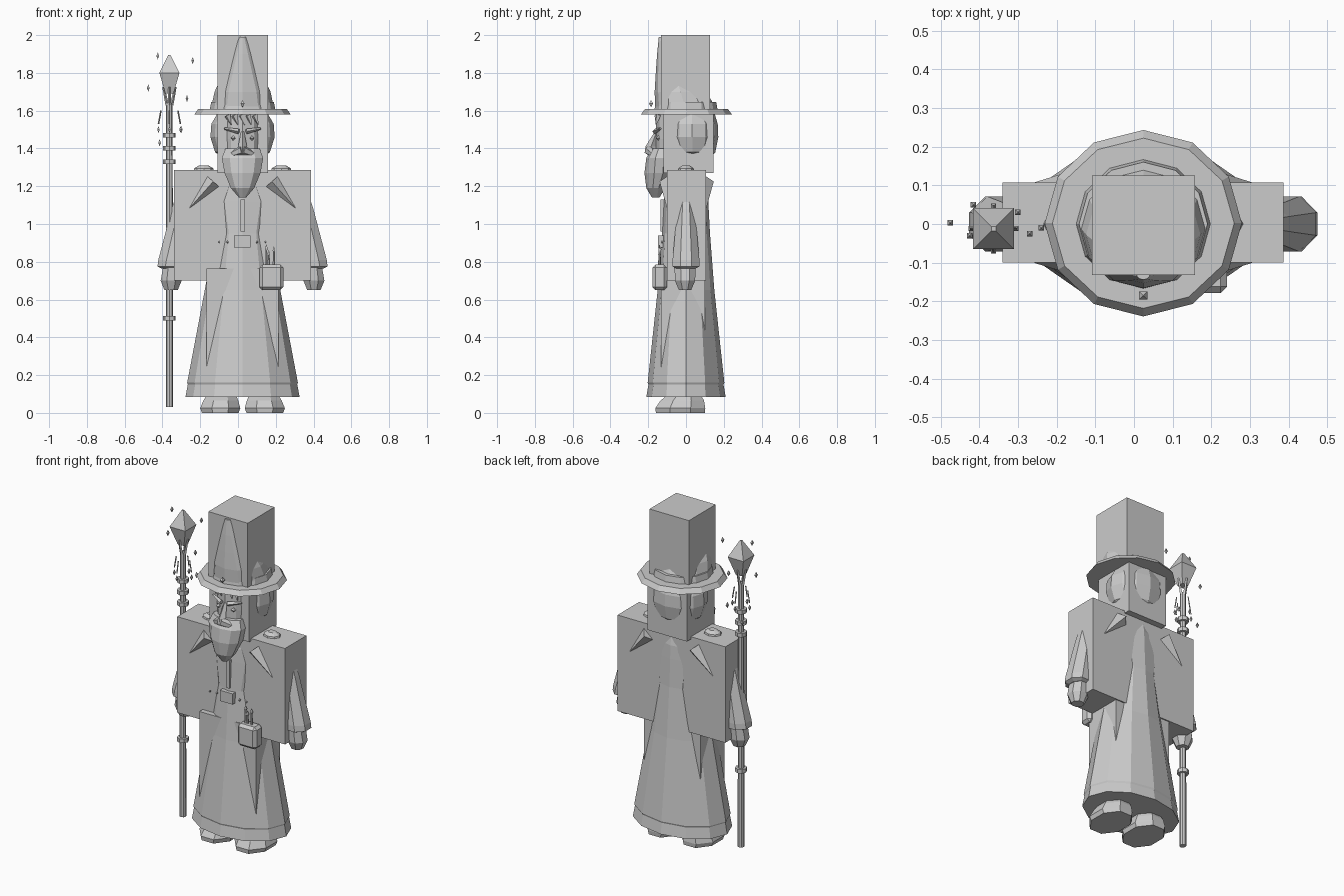
import bpy, bmesh, math
from mathutils import Vector

cube = bpy.data.objects.get("Cube")
if cube:
    bpy.data.objects.remove(cube, do_unlink=True)

grey = bpy.data.materials.new("stone grey")
grey.use_nodes = True
COLOUR = (0.6, 0.6, 0.6, 1)
grey.diffuse_color = COLOUR
grey.node_tree.nodes["Principled BSDF"].inputs["Base Color"].default_value = COLOUR

CX = 0.024  # centre line of the figure


def finish(name, bm):
    bmesh.ops.recalc_face_normals(bm, faces=bm.faces)
    mesh = bpy.data.meshes.new(name)
    bm.to_mesh(mesh)
    bm.free()
    mesh.materials.append(grey)
    ob = bpy.data.objects.new(name, mesh)
    bpy.context.collection.objects.link(ob)
    return ob


def box(name, x, y, z, bevel=0):
    bm = bmesh.new()
    bmesh.ops.create_cube(bm, size=1)
    for v in bm.verts:
        v.co = [lo + (c + 0.5) * (hi - lo) for c, (lo, hi) in zip(v.co, (x, y, z))]
    if bevel:
        bmesh.ops.bevel(bm, geom=bm.edges[:], offset=bevel, segments=1, affect='EDGES')
    return finish(name, bm)


def loft(name, rings, sides=12, turn=0):
    """Stack of elliptical rings, each (z, rx, ry, cx, cy)."""
    bm = bmesh.new()
    loops = []
    for z, rx, ry, cx, cy in rings:
        angles = [math.tau * i / sides + turn for i in range(sides)]
        loops.append([bm.verts.new((cx + rx * math.cos(a), cy + ry * math.sin(a), z))
                      for a in angles])
    for low, high in zip(loops, loops[1:]):
        for i in range(sides):
            j = (i + 1) % sides
            bm.faces.new((low[i], low[j], high[j], high[i]))
    bm.faces.new(loops[0])
    bm.faces.new(loops[-1])
    return finish(name, bm)


def spike(name, a, b, r1, r2, sides=4):
    a, b = Vector(a), Vector(b)
    bm = bmesh.new()
    bmesh.ops.create_cone(bm, cap_ends=True, segments=sides, radius1=r1, radius2=r2,
                          depth=(b - a).length)
    ob = finish(name, bm)
    ob.location = (a + b) / 2
    ob.rotation_euler = (b - a).to_track_quat('Z', 'Y').to_euler()
    return ob


def gem(name, x, y, z, r, h):
    return loft(name, [(z - h, r * .05, r * .05, x, y), (z, r, r, x, y),
                       (z + h, r * .05, r * .05, x, y)], 4, math.pi / 4)


# Block body
box("torso_block", (-.34, .387), (-.1, .107), (.7, 1.285))
box("head_block", (-.108, .158), (-.118, .145), (1.27, 1.6))
box("hat_block", (-.108, .158), (-.132, .126), (1.6, 2))
box("leg_block", (-.168, .215), (-.132, .1), (.12, .765))

# Robe with flared hem
loft("robe", [(z, rx, ry, CX, 0) for z, rx, ry in (
    (.14, .285, .195), (.16, .293, .203), (.65, .2, .15), (.95, .145, .127),
    (1.12, .19, .118), (1.2, .14, .116), (1.26, .1, .105))])
loft("robe_hem", [(.085, .302, .21, CX, 0), (.16, .288, .197, CX, 0)])
loft("belt", [(.885, .154, .128, CX, 0), (.915, .15, .126, CX, 0)])
box("buckle", (-.02, .066), (-.147, -.11), (.875, .94))
box("chest_strap", (.012, .036), (-.135, -.1), (.96, 1.13))
for x in (-.1, -.055, .1, .145):
    gem("belt_stud", x, -.127, .905, .008, .009)

# Pouch with vials
box("pouch", (.114, .24), (-.178, -.1), (.65, .785), .016)
for x, top in ((.15, .87), (.163, .84), (.19, .86)):
    spike("vial", (x, -.14, .77), (x, -.14, top), .008, .005, 6)
    gem("vial_stopper", x, -.14, top, .01, .022)

for side, word in ((1, "left"), (-1, "right")):
    def mx(d):
        return CX + side * d
    # Sleeves and hands
    loft(word + "_sleeve", [(1.21, .035, .03, mx(.3), 0), (1.08, .065, .05, mx(.315), 0),
         (.81, .08, .077, mx(.372), 0), (.775, .076, .077, mx(.38), 0),
         (.765, .055, .055, mx(.38), 0)], 8, math.pi / 8)
    loft(word + "_hand", [(.65, .038, .035, mx(.378), -.005), (.7, .06, .058, mx(.378), -.005),
         (.775, .05, .06, mx(.374), -.005)], 8, math.pi / 8)
    # Shoulder studs and collar points
    loft(word + "_shoulder_stud", [(1.27, .058, .045, mx(.205), 0), (1.295, .05, .04, mx(.205), 0),
         (1.31, .025, .02, mx(.205), 0)], 8)
    for y, where in ((-.1, "front"), (.107, "back")):
        spike(f"{word}_{where}_collar_point", (mx(.155), y, 1.225), (mx(.28), y, 1.085), .04, .001)
    # Shoes
    loft(word + "_shoe", [(0, .105, .14, mx(.118), -.03), (.025, .115, .143, mx(.118), -.03),
         (.065, .1, .125, mx(.115), -.02), (.12, .07, .07, mx(.11), 0)], 8, math.pi / 8)
    # Brows, eyes and moustache
    spike(word + "_brow", (mx(.02), -.165, 1.49), (mx(.095), -.135, 1.505), .014, .006)
    gem(word + "_eye", mx(.05), -.147, 1.455, .018, .013)
    spike(word + "_moustache", (mx(0), -.195, 1.39), (mx(.1), -.15, 1.35), .028, .008, 6)

# Head, hair, nose and beard
loft("face", [(1.3, .08, .1, CX, -.02), (1.36, .115, .14, CX, -.02), (1.45, .125, .145, CX, -.015),
              (1.58, .12, .15, CX, -.01)])
loft("hair", [(1.33, .07, .07, CX, .04), (1.38, .145, .12, CX, .035), (1.46, .17, .138, CX, .033),
              (1.53, .165, .135, CX, .033), (1.59, .13, .12, CX, .03)])
loft("nose", [(1.38, .03, .035, CX, -.18), (1.41, .024, .03, CX, -.185),
              (1.49, .008, .01, CX, -.155)], 4)
loft("beard", [(1.14, .02, .02, CX, -.16), (1.19, .065, .05, CX, -.16), (1.27, .1, .075, CX, -.145),
               (1.35, .115, .07, CX, -.14), (1.4, .095, .05, CX, -.13)], 10, math.pi / 10)
for i in range(5):
    x = -.055 + .036 * i
    spike("fringe_lock", (x, -.15, 1.575), (x + .018, -.158, 1.525), .018, .002)

# Pointed hat leaning forward, with brim and band
loft("hat_brim", [(1.58, .255, .241, CX, .002), (1.608, .235, .22, CX, .002)])
loft("hat_band", [(1.6, .175, .168, CX, 0), (1.645, .166, .16, CX, 0)])
loft("hat_cone", [(1.6, .17, .163, CX, 0), (1.7, .148, .138, CX, -.028), (1.8, .103, .097, CX, -.063),
                  (1.9, .058, .055, CX, -.098), (1.99, .018, .016, CX, -.128)])
gem("hat_jewel", CX, -.185, 1.637, .015, .018)

# Staff with rings, crystal, prongs and hanging charms
SX, SY = -.363, -.012
loft("staff", [(.03, .019, .019, SX, SY), (1.64, .017, .017, SX, SY)], 8)
for z in (.5, .71, 1.33, 1.4, 1.47):
    loft("staff_ring", [(z - .012, .033, .033, SX, SY), (z + .012, .033, .033, SX, SY)], 8)
loft("crystal", [(1.69, .03, .03, SX, SY), (1.8, .075, .075, SX, SY),
                 (1.895, .008, .008, SX, SY)], 4, math.pi / 4)
for i in range(4):
    dx, dy = math.cos(math.tau * i / 4), math.sin(math.tau * i / 4)
    spike("prong", (SX + dx * .012, SY + dy * .012, 1.63), (SX + dx * .032, SY + dy * .032, 1.725),
          .009, .006)
    spike("charm", (SX + dx * .045, SY + dy * .045, 1.6), (SX + dx * .058, SY + dy * .058, 1.53),
          .004, .004)
    gem("charm_tip", SX + dx * .058, SY + dy * .058, 1.5, .009, .018)

# Floating sparks
for x, y, z in ((-.425, -.03, 1.89), (-.24, -.01, 1.865), (-.475, .003, 1.72),
                (-.27, -.025, 1.665), (-.415, .05, 1.43), (-.3, .03, 1.5)):
    gem("spark", x, y, z, .01, .018)
